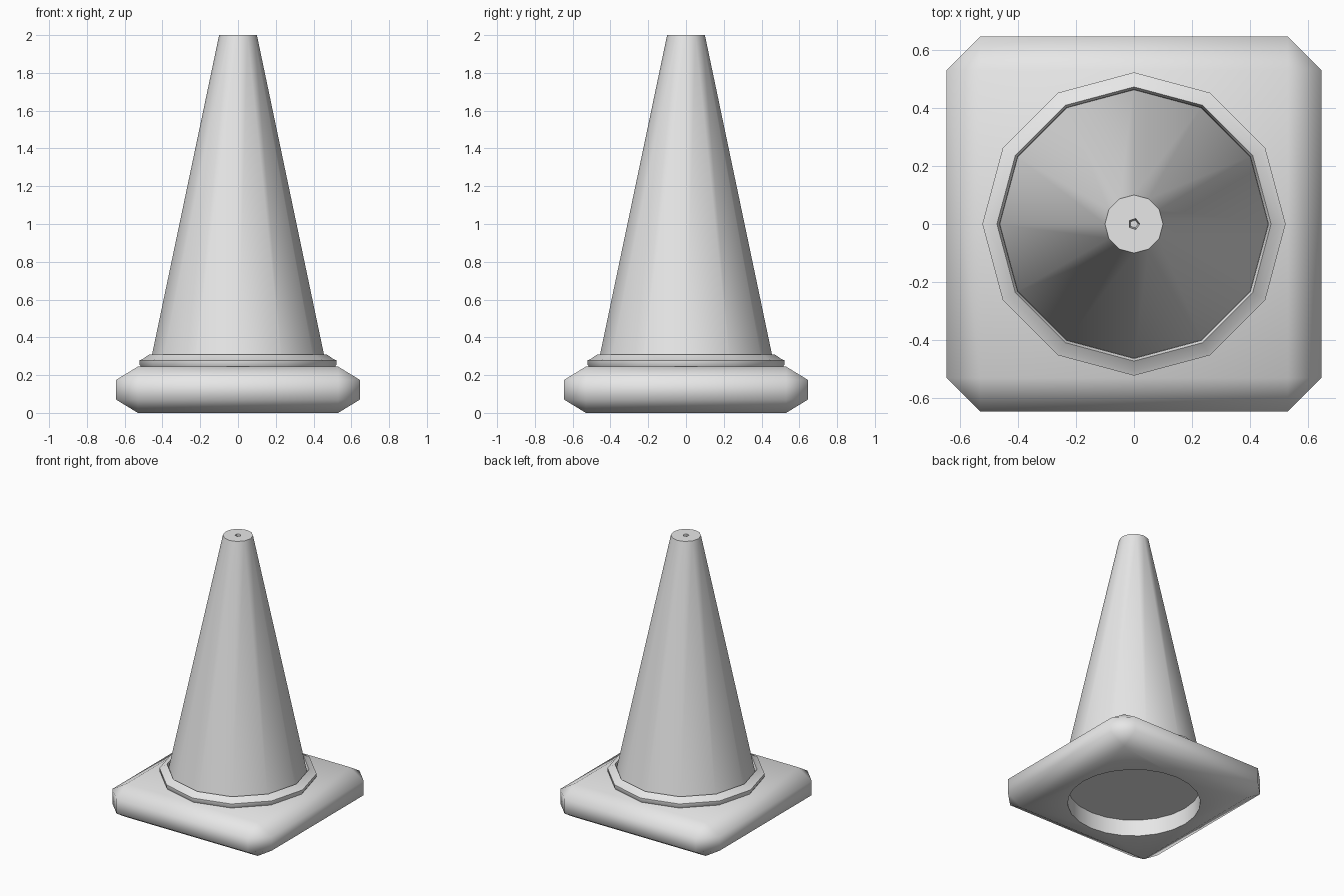
import bpy, bmesh, math

if "Cube" in bpy.data.objects:
    bpy.data.objects.remove(bpy.data.objects["Cube"], do_unlink=True)

grey = bpy.data.materials.new("plain_grey")
grey.use_nodes = True
GREY = (0.8, 0.8, 0.8, 1)
grey.diffuse_color = GREY
grey.node_tree.nodes["Principled BSDF"].inputs["Base Color"].default_value = GREY


def loft(name, rings, closed=False):
    """Skin a stack of equal-length point rings; cap the ends or close the loop."""
    bm = bmesh.new()
    rows = [[bm.verts.new(p) for p in ring] for ring in rings]
    n = len(rows[0])
    pairs = list(zip(rows, rows[1:]))
    if closed:
        pairs.append((rows[-1], rows[0]))
    else:
        bm.faces.new(rows[0][::-1])
        bm.faces.new(rows[-1])
    for a, b in pairs:
        for i in range(n):
            j = (i + 1) % n
            bm.faces.new((a[i], a[j], b[j], b[i]))
    bmesh.ops.remove_doubles(bm, verts=bm.verts, dist=0.0001)
    bmesh.ops.recalc_face_normals(bm, faces=bm.faces)
    mesh = bpy.data.meshes.new(name)
    bm.to_mesh(mesh)
    bm.free()
    mesh.materials.append(grey)
    obj = bpy.data.objects.new(name, mesh)
    bpy.context.collection.objects.link(obj)
    return obj


def circle(r, z, sides):
    return [(r * math.cos(math.tau * i / sides),
             r * math.sin(math.tau * i / sides), z) for i in range(sides)]


def lathe(name, profile, sides, closed=False):
    return loft(name, [circle(r, z, sides) for r, z in profile], closed)


def cut_square(h, c, z):
    """Square of half-width h whose corners are cut back to c."""
    return [(h, -c, z), (h, c, z), (c, h, z), (-c, h, z),
            (-h, c, z), (-h, -c, z), (-c, -h, z), (c, -h, z)]


def activate(obj):
    bpy.ops.object.select_all(action='DESELECT')
    obj.select_set(True)
    bpy.context.view_layer.objects.active = obj


def carve(obj, cutter):
    activate(obj)
    mod = obj.modifiers.new("recess", 'BOOLEAN')
    mod.operation = 'DIFFERENCE'
    mod.solver = 'EXACT'
    mod.object = cutter
    bpy.ops.object.modifier_apply(modifier=mod.name)
    bpy.data.objects.remove(cutter, do_unlink=True)


# Base slab: bevelled all round, with a round recess underneath
WIDE, FLAT = 0.645, 0.53
base = loft("base", [cut_square(FLAT, FLAT, 0), cut_square(WIDE, FLAT, 0.07),
                     cut_square(WIDE, FLAT, 0.175), cut_square(FLAT, FLAT, 0.245)])
carve(base, lathe("recess_cutter", [(0.44, -0.1), (0.44, 0.12)], 24))

# Cone body with a tiny pit in its tip
cone = lathe("cone_body", [(0.478, 0.2), (0.1, 2)], 12)
carve(cone, lathe("pit_cutter", [(0.014, 1.97), (0.022, 2.01)], 5))

# Collar around the foot of the cone
collar = lathe("collar", [(0.46, 0.24), (0.512, 0.24), (0.522, 0.258), (0.522, 0.278),
                          (0.505, 0.285), (0.472, 0.308), (0.463, 0.29)], 12, closed=True)

for part in (base, cone, collar):
    activate(part)
    bpy.ops.object.shade_smooth_by_angle(angle=math.radians(50))
